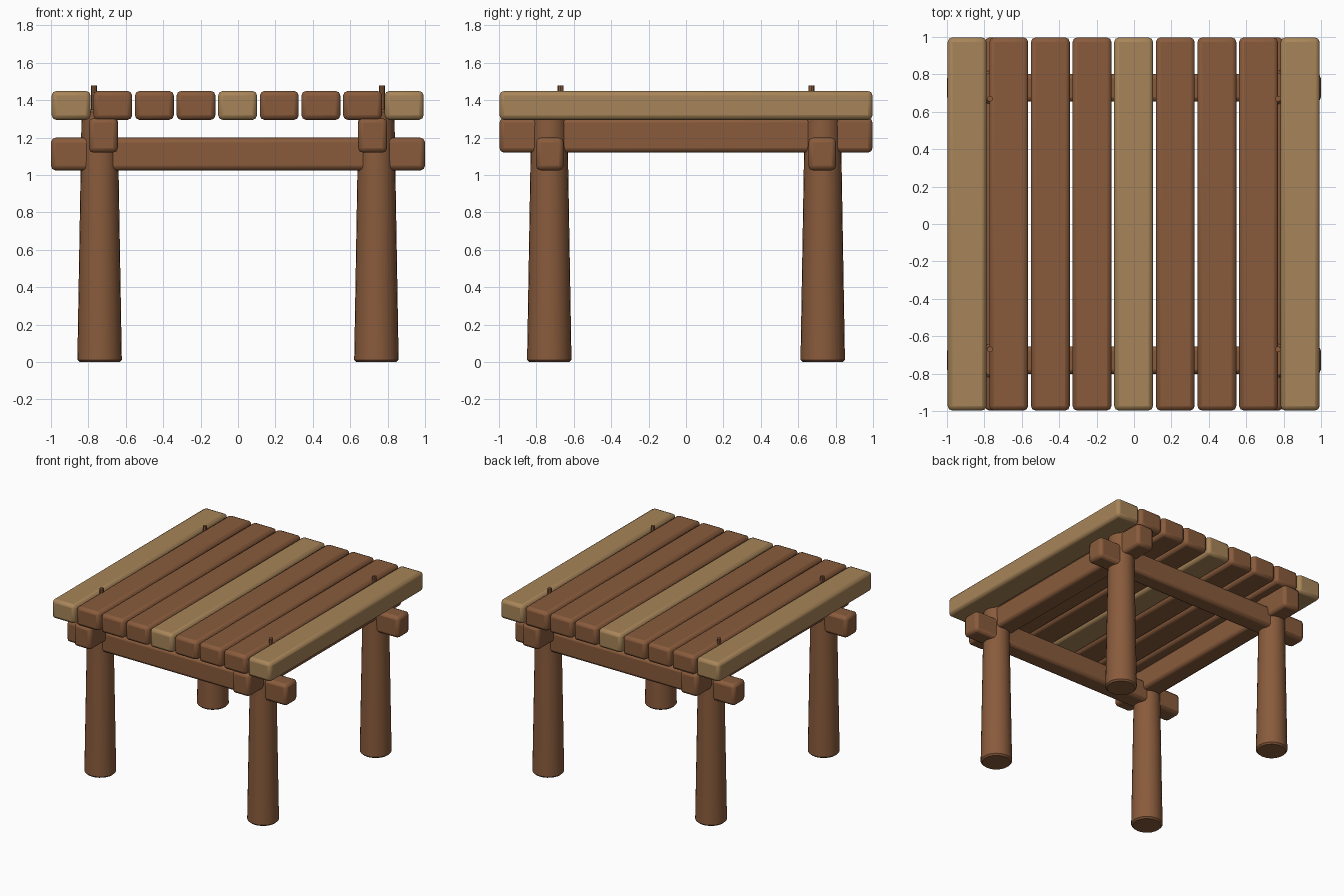
import bpy
import bmesh
import math
from mathutils import Matrix, Vector

default = bpy.data.objects.get("Cube")
if default:
    bpy.data.objects.remove(default, do_unlink=True)


def make_material(name, rgb):
    mat = bpy.data.materials.new(name)
    mat.use_nodes = True
    mat.diffuse_color = (*rgb, 1)
    mat.node_tree.nodes["Principled BSDF"].inputs["Base Color"].default_value = (*rgb, 1)
    return mat


BROWN = make_material("brown wood", (0.25, 0.105, 0.045))
TAN = make_material("tan wood", (0.39, 0.235, 0.1))


def finish(name, bm, mat, bevel, segments):
    mesh = bpy.data.meshes.new(name)
    bm.to_mesh(mesh)
    bm.free()
    mesh.materials.append(mat)
    obj = bpy.data.objects.new(name, mesh)
    bpy.context.collection.objects.link(obj)
    if bevel:
        mod = obj.modifiers.new("Rounded edges", "BEVEL")
        mod.width = bevel
        mod.segments = segments
        mod.limit_method = "ANGLE"
        mod.angle_limit = math.radians(40)
    bpy.ops.object.select_all(action="DESELECT")
    obj.select_set(True)
    bpy.context.view_layer.objects.active = obj
    bpy.ops.object.shade_smooth_by_angle(angle=math.radians(35))
    return obj


def timber(name, center, size, mat, bevel=0.025, segments=2):
    bm = bmesh.new()
    bmesh.ops.create_cube(bm, size=1)
    bmesh.ops.scale(bm, vec=size, verts=bm.verts)
    bmesh.ops.translate(bm, vec=center, verts=bm.verts)
    return finish(name, bm, mat, bevel, segments)


def post(name, x, y, z0, z1, r0, r1, sides, bevel=0):
    bm = bmesh.new()
    place = Matrix.Translation(Vector((x, y, (z0 + z1) / 2)))
    bmesh.ops.create_cone(bm, cap_ends=True, segments=sides, radius1=r0,
                          radius2=r1, depth=z1 - z0, matrix=place)
    return finish(name, bm, BROWN, bevel, 1)


# Table top: nine planks, with the outer and middle ones lighter
for i in range(9):
    timber(f"plank_{i + 1}", ((i - 4) * 0.2226 - 0.002, 0, 1.372),
           (0.208, 1.995, 0.155), TAN if i % 4 == 0 else BROWN)

# Crossed beams under the top
for side, s in (("right", -1), ("left", 1)):
    timber(f"{side}_beam", (s * 0.72, 0, 1.212), (0.155, 1.995, 0.185), BROWN)
for end, s in (("front", -1), ("back", 1)):
    timber(f"{end}_beam", (0, s * 0.728, 1.112), (2.0, 0.148, 0.175), BROWN)

# Tapered round legs, and small pegs standing above the planks
for end, sy in (("front", -1), ("back", 1)):
    for side, sx in (("right", -1), ("left", 1)):
        post(f"{end}_{side}_leg", sx * 0.74, sy * 0.731, 0, 1.35,
             0.119, 0.096, 24, 0.012)
        post(f"{end}_{side}_peg", sx * 0.77, sy * 0.67, 1.3, 1.478,
             0.016, 0.016, 8)
